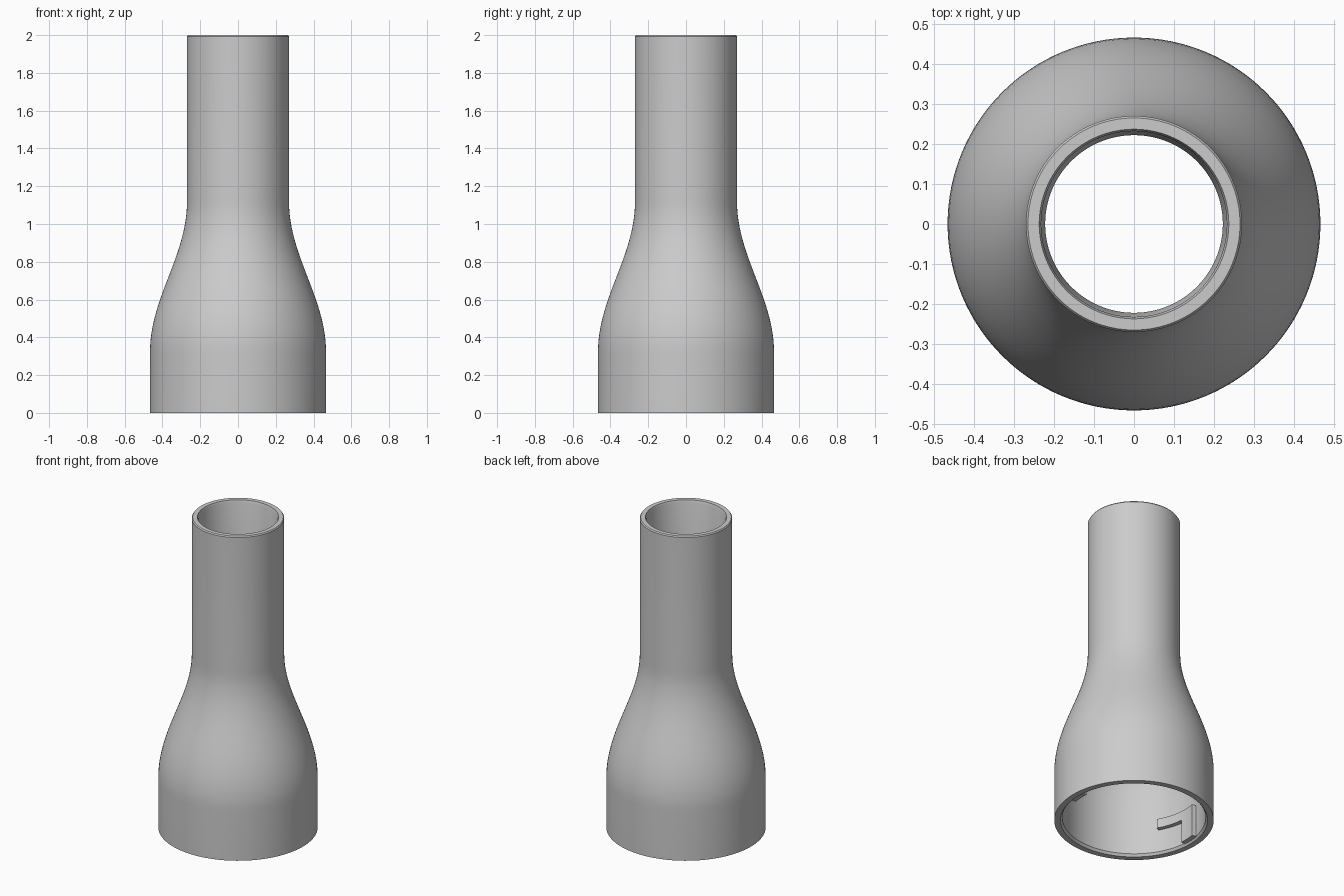
import bpy, bmesh
from math import cos, sin, pi, radians

cube = bpy.data.objects.get("Cube")
if cube:
    bpy.data.objects.remove(cube, do_unlink=True)

grey = bpy.data.materials.new("plain_grey")
grey.use_nodes = True
COLOUR = (0.6, 0.6, 0.6, 1)
grey.diffuse_color = COLOUR
grey.node_tree.nodes["Principled BSDF"].inputs["Base Color"].default_value = COLOUR

SEGMENTS = 128


def finish(name, bm):
    bmesh.ops.recalc_face_normals(bm, faces=bm.faces)
    mesh = bpy.data.meshes.new(name)
    bm.to_mesh(mesh)
    bm.free()
    mesh.materials.append(grey)
    ob = bpy.data.objects.new(name, mesh)
    bpy.context.collection.objects.link(ob)
    bpy.ops.object.select_all(action='DESELECT')
    ob.select_set(True)
    bpy.context.view_layer.objects.active = ob
    bpy.ops.object.shade_smooth_by_angle(angle=radians(25))
    return ob


def s_curve(r0, r1, z0, z1, steps=24):
    """Smooth shoulder between two straight walls."""
    blend = [0.5 - 0.5 * cos(pi * i / steps) for i in range(steps + 1)]
    return [(r0 + (r1 - r0) * b, z0 + (z1 - z0) * i / steps)
            for i, b in enumerate(blend)]


# Hollow reducer body: outer wall up, rim across, bore back down
outer = [(0.466, 0)] + s_curve(0.466, 0.27, 0.32, 1.12) + [(0.27, 1.993), (0.265, 2)]
bore = [(0.237, 2), (0.232, 1.985)] + s_curve(0.222, 0.419, 1.12, 0.32)[:]
profile = outer + bore + [(0.419, 0.015), (0.43, 0)]

bm = bmesh.new()
rings = []
for i in range(SEGMENTS):
    a = 2 * pi * i / SEGMENTS
    rings.append([bm.verts.new((r * cos(a), r * sin(a), z)) for r, z in profile])
for i, ring in enumerate(rings):
    nxt = rings[(i + 1) % SEGMENTS]
    for j in range(len(profile)):
        k = (j + 1) % len(profile)
        bm.faces.new((ring[j], nxt[j], nxt[k], ring[k]))
finish("reducer_body", bm)


# Raised L-shaped locking ribs inside the wide socket
def curved_block(bm, a0, a1, z0, z1, r0=0.392, r1=0.425, steps=10):
    sections = []
    for i in range(steps + 1):
        a = radians(a0 + (a1 - a0) * i / steps)
        sections.append([bm.verts.new((r * cos(a), r * sin(a), z))
                         for r, z in ((r0, z0), (r1, z0), (r1, z1), (r0, z1))])
    for s, t in zip(sections, sections[1:]):
        for j in range(4):
            k = (j + 1) % 4
            bm.faces.new((s[j], t[j], t[k], s[k]))
    bm.faces.new(sections[0])
    bm.faces.new(sections[-1][::-1])


for side, turn in (("left", 0), ("right", 180)):
    bm = bmesh.new()
    curved_block(bm, turn - 10, turn + 5, 0.012, 0.22)
    curved_block(bm, turn + 5, turn + 30, 0.16, 0.22)
    finish("locking_rib_" + side, bm)
